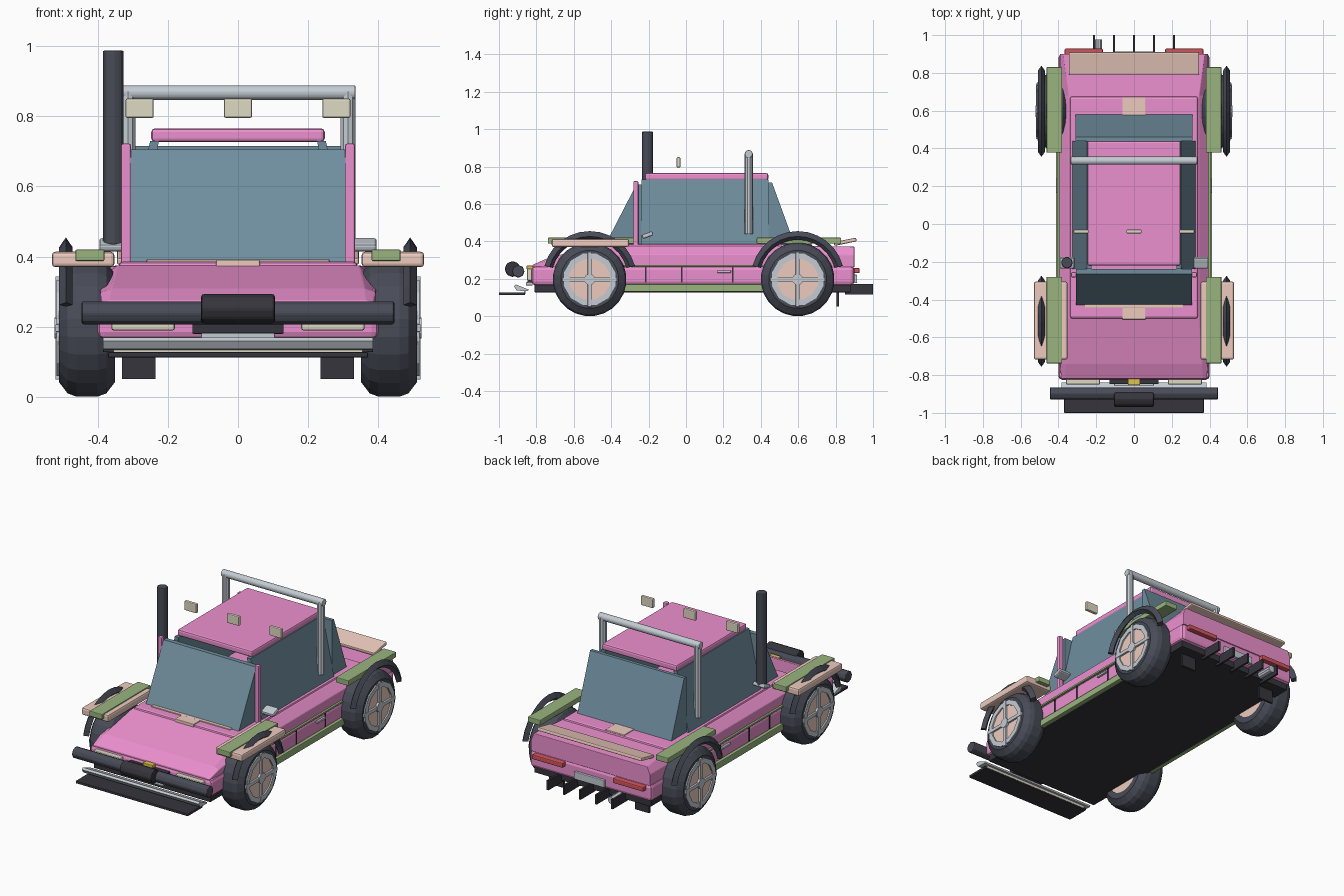
import bpy, bmesh, math
from mathutils import Vector, Matrix

if "Cube" in bpy.data.objects:
    bpy.data.objects.remove(bpy.data.objects["Cube"])


def mat(name, r, g, b):
    m = bpy.data.materials.new(name)
    m.diffuse_color = (r, g, b, 1)
    m.use_nodes = True
    m.node_tree.nodes["Principled BSDF"].inputs["Base Color"].default_value = m.diffuse_color
    return m


PINK = mat("pink_paint", .84, .28, .62)
GLASS = mat("teal_glass", .16, .27, .34)
BEIGE = mat("beige", .85, .60, .52)
GREEN = mat("green", .32, .46, .21)
DARK = mat("dark_rubber", .065, .07, .095)
BLACK = mat("black_plastic", .035, .035, .045)
METAL = mat("pale_metal", .55, .60, .65)
CREAM = mat("cream_lens", .74, .70, .55)
RED = mat("red_lens", .65, .09, .11)
YELLOW = mat("yellow", .75, .55, .08)


def finish(name, bm, m, bevel=0):
    bmesh.ops.recalc_face_normals(bm, faces=bm.faces)
    me = bpy.data.meshes.new(name)
    bm.to_mesh(me)
    bm.free()
    me.materials.append(m)
    ob = bpy.data.objects.new(name, me)
    bpy.context.collection.objects.link(ob)
    if bevel:
        b = ob.modifiers.new("bevel", 'BEVEL')
        b.width, b.segments, b.limit_method = bevel, 2, 'ANGLE'
    return ob


def box(name, x, y, z, m, bevel=.006, tilt=0):
    """Box from (min, max) ranges, tilted about x."""
    bm = bmesh.new()
    bmesh.ops.create_cube(bm, size=1)
    c = Vector(((x[0] + x[1]) / 2, (y[0] + y[1]) / 2, (z[0] + z[1]) / 2))
    s = Matrix.Diagonal((x[1] - x[0], y[1] - y[0], z[1] - z[0], 1))
    bm.transform(Matrix.Translation(c) @ Matrix.Rotation(tilt, 4, 'X') @ s)
    return finish(name, bm, m, bevel)


def loft(name, rings, m, bevel=0, closed=False):
    """Skin matching rings of points; cap the ends unless closed."""
    bm = bmesh.new()
    vs = [[bm.verts.new(p) for p in r] for r in rings]
    n = len(vs[0])
    pairs = list(zip(vs, vs[1:])) + ([(vs[-1], vs[0])] if closed else [])
    for a, b in pairs:
        for i in range(n):
            j = (i + 1) % n
            bm.faces.new((a[i], a[j], b[j], b[i]))
    if not closed:
        bm.faces.new(vs[0])
        bm.faces.new(vs[-1])
    return finish(name, bm, m, bevel)


def prism(name, yz, x0, x1, m, bevel=0):
    return loft(name, [[(x, y, z) for y, z in yz] for x in (x0, x1)], m, bevel)


def rod(name, axis, c, r, length, n, m, bevel=0):
    bm = bmesh.new()
    bmesh.ops.create_cone(bm, cap_ends=True, segments=n, radius1=r, radius2=r, depth=length)
    rot = Vector((0, 0, 1)).rotation_difference(Vector(axis)).to_matrix().to_4x4()
    bm.transform(Matrix.Translation(c) @ rot)
    return finish(name, bm, m, bevel)


def revolve(name, prof, c, n, m):
    """Spin a closed (x, radius) profile about the x axis through c."""
    rings = []
    for k in range(n):
        a = 2 * math.pi * (k + .5) / n
        rings.append([(c[0] + x, c[1] + r * math.cos(a), c[2] + r * math.sin(a)) for x, r in prof])
    return loft(name, rings, m, closed=True)


# Body: floor, lower tub, upper deck with sloping hood
box("floor", (-.385, .385), (-.81, .88), (.128, .17), BLACK, .004)
box("lower_body", (-.40, .40), (-.825, .90), (.165, .268), PINK, .02)
deck = [(-.82, .385, .365, .275), (-.74, .392, .36, .31), (-.50, .395, .345, .375),
        (.68, .395, .345, .375), (.90, .392, .375, .372)]
loft("upper_body", [[(-b, y, .262), (b, y, .262), (b, y, (.285 + t) / 2 if t > .3 else .268),
                     (w, y, t), (-w, y, t), (-b, y, (.285 + t) / 2 if t > .3 else .268)]
                    for y, b, w, t in deck], PINK, .008)
box("cabin_deck", (-.34, .34), (-.50, .675), (.36, .386), PINK, .012)
for n, y in (("front", (-.505, -.43)), ("rear", (.57, .67))):
    box(n + "_deck_stripe", (-.062, .062), y, (.37, .391), BEIGE, .003)
box("windscreen_base", (-.26, .26), (-.445, -.42), (.38, .392), BEIGE, .003)

# Cabin glass and roof
prism("windscreen", [(-.43, .385), (-.265, .705), (-.238, .705), (-.238, .385)], -.306, .306, GLASS)
prism("rear_window", [(.44, .385), (.44, .715), (.46, .715), (.58, .385)], -.31, .31, GLASS)
box("roof", (-.247, .247), (-.22, .44), (.727, .765), PINK, .01)
for s, side in ((-1, "left"), (1, "right")):
    loft(side + "_window", [[(s * .325, y, .385), (s * .25, y, .73), (s * .225, y, .73), (s * .29, y, .385)]
                            for y in (-.238, .44)], GLASS)
    box(side + "_pillar", sorted((s * .305, s * .333)), (-.282, -.255), (.37, .722), PINK, .006)
    # Mirror
    box(side + "_mirror", sorted((s * .315, s * .395)), (-.235, -.175), (.422, .446), METAL, .008, .35)
    # Side trim
    box(side + "_sill", sorted((s * .36, s * .413)), (-.33, .42), (.132, .172), GREEN, .004)
    box(side + "_trim_line", sorted((s * .38, s * .407)), (-.34, .41), (.264, .275), GREEN, .002)
    for i, y in enumerate((-.215, -.022, .25)):
        box(f"{side}_door_seam_{i}", sorted((s * .39, s * .403)), (y - .004, y + .004), (.18, .26), BLACK, 0)
    box(side + "_door_handle", sorted((s * .39, s * .412)), (.165, .24), (.232, .245), METAL, .003)
    # Fender pads
    box(side + "_front_fender", sorted((s * .352, s * .53)), (-.718, -.305), (.37, .414), BEIGE, .01)
    box(side + "_front_fender_pad", sorted((s * .38, s * .463)), (-.738, -.28), (.388, .42), GREEN, .004)
    box(side + "_rear_fender_pad", sorted((s * .38, s * .463)), (.378, .83), (.388, .42), GREEN, .004)
    box(side + "_mud_flap", sorted((s * .235, s * .33)), (.805, .818), (.052, .17), BLACK, 0)
    # Lights
    box(side + "_headlight", sorted((s * .18, s * .36)), (-.85, -.815), (.19, .255), CREAM, .006)
    box(side + "_tail_light", sorted((s * .165, s * .367)), (.89, .928), (.23, .258), RED, .006)
    # Wheels and arches
    for y, end in ((-.515, "front"), (.597, "rear")):
        c = (s * .43, y, .197)
        tag = f"{side}_{end}_"
        revolve(tag + "tyre", [(-.08, .12), (-.08, .155), (-.055, .188), (-.03, .197), (.03, .197),
                               (.055, .188), (.08, .155), (.08, .12)], c, 24, DARK)
        revolve(tag + "rim", [(s * .06, .112), (s * .06, .142), (s * .087, .142), (s * .087, .112)], c, 12, METAL)
        rod(tag + "wheel_disc", (1, 0, 0), c, .125, .158, 20, BEIGE)
        rod(tag + "hub", (1, 0, 0), (s * .505, y, .197), .03, .034, 12, METAL)
        x = sorted((s * .50, s * .52))
        box(tag + "spoke_upright", x, (y - .011, y + .011), (.05, .344), METAL, .003)
        box(tag + "spoke_level", x, (y - .147, y + .147), (.186, .208), METAL, .003)
        rings = []
        for k in range(13):
            a = math.radians(15 + 150 * k / 12)
            rings.append([(s * .49 + dx, y + r * math.cos(a), .205 + r * math.sin(a))
                          for dx, r in ((-.019, .222), (0, .25), (.019, .222), (0, .204))])
        loft(tag + "arch", rings, DARK)

# Roll bar
for s, side in ((-1, "left"), (1, "right")):
    rod(side + "_roll_bar_post", (0, 0, 1), (s * .313, .335, .655), .022, .43, 10, METAL)
rod("roll_bar_top", (1, 0, 0), (0, .335, .867), .022, .67, 10, METAL, .005)

# Roof lamps and snorkel
for i, x in enumerate((-.28, 0, .28)):
    box(f"roof_lamp_{i}", (x - .04, x + .04), (-.05, -.03), (.795, .85), CREAM, .005)
rod("snorkel", (0, 0, 1), (-.355, -.205, .71), .031, .555, 8, DARK, .006)

# Front bar, winch, bumper, splitter, grille
rod("front_bar", (1, 0, 0), (0, -.897, .24), .034, .89, 8, DARK, .006)
rod("winch", (1, 0, 0), (0, -.927, .252), .043, .21, 8, BLACK, .008)
prism("front_bumper", [(-.92, .16), (-.91, .17), (-.84, .142), (-.845, .134), (-.905, .137)], -.385, .385, METAL)
box("splitter", (-.37, .37), (-1, -.86), (.113, .128), BLACK, .003)
box("splitter_trim", (-.355, .355), (-.865, -.858), (.12, .134), CREAM, 0)
box("grille", (-.13, .13), (-.848, -.815), (.18, .25), BLACK, .004)
box("grille_badge", (-.032, .032), (-.852, -.82), (.25, .27), YELLOW, .003)
box("front_plate", (-.105, .105), (-.855, -.82), (.165, .182), METAL, .002)

# Tail: spoiler, plate, diffuser fins, exhaust
box("spoiler", (-.345, .345), (.79, .912), (.388, .408), BEIGE, .006, .2)
box("rear_plate", (-.10, .10), (.89, .914), (.178, .222), METAL, .003)
for i in range(5):
    x = (i - 2) * .106
    box(f"diffuser_fin_{i}", (x - .006, x + .006), (.85, 1), (.115, .172), BLACK, 0)
rod("exhaust", (0, 1, 0), (-.19, .92, .152), .021, .115, 10, METAL)
